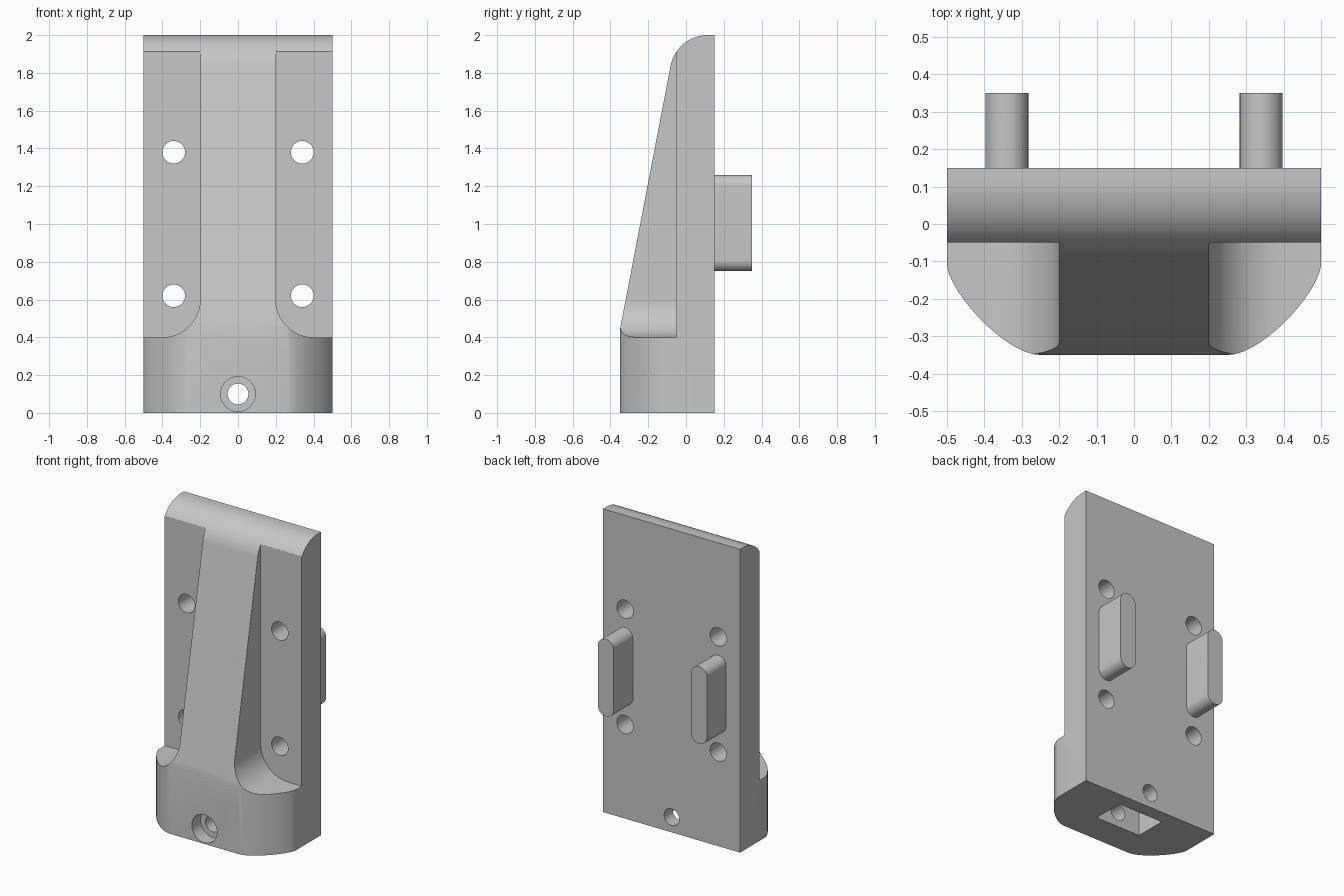
import bpy, bmesh, math
from mathutils import Vector

if "Cube" in bpy.data.objects:
    bpy.data.objects.remove(bpy.data.objects["Cube"])

grey = bpy.data.materials.new("mid_grey")
grey.diffuse_color = (0.57, 0.57, 0.57, 1)
grey.use_nodes = True
grey.node_tree.nodes["Principled BSDF"].inputs["Base Color"].default_value = grey.diffuse_color


def prism(name, pts, axis, lo, hi):
    """Extrude a 2D outline along an axis: x uses (y,z), y uses (x,z), z uses (x,y)."""
    place = {"x": lambda a, b, t: (t, a, b),
             "y": lambda a, b, t: (a, t, b),
             "z": lambda a, b, t: (a, b, t)}[axis]
    bm = bmesh.new()
    low = [bm.verts.new(place(a, b, lo)) for a, b in pts]
    high = [bm.verts.new(place(a, b, hi)) for a, b in pts]
    bm.faces.new(low)
    bm.faces.new(high)
    n = len(pts)
    for i in range(n):
        j = (i + 1) % n
        bm.faces.new((low[i], low[j], high[j], high[i]))
    bmesh.ops.recalc_face_normals(bm, faces=bm.faces)
    mesh = bpy.data.meshes.new(name)
    bm.to_mesh(mesh)
    bm.free()
    mesh.materials.append(grey)
    ob = bpy.data.objects.new(name, mesh)
    bpy.context.collection.objects.link(ob)
    return ob


def arc(cx, cz, r, a0, a1, n):
    angles = [math.radians(a0 + (a1 - a0) * i / n) for i in range(n + 1)]
    return [(cx + r * math.cos(a), cz + r * math.sin(a)) for a in angles]


def disc(cx, cz, r, n=48):
    return arc(cx, cz, r, 0, 360 * (n - 1) / n, n - 1)


def combine(ob, tool, operation):
    tool.hide_render = True
    mod = ob.modifiers.new("cut", "BOOLEAN")
    mod.operation, mod.solver, mod.object = operation, "EXACT", tool
    bpy.context.view_layer.objects.active = ob
    bpy.ops.object.modifier_apply(modifier=mod.name)
    bpy.data.objects.remove(tool, do_unlink=True)


def smooth(ob):
    bpy.ops.object.select_all(action="DESELECT")
    ob.select_set(True)
    bpy.context.view_layer.objects.active = ob
    bpy.ops.object.shade_smooth_by_angle(angle=math.radians(30))


# Body: sloped side profile with a rounded top
side = [(0.15, 0), (-0.35, 0), (-0.35, 0.44)]
side += arc(0.115, 1.8, 0.2, 169, 90, 20) + [(0.15, 2.0)]
body = prism("bracket_body", side, "x", -0.5, 0.5)

# Footprint with rounded front corners
p = [Vector(c) for c in ((0.5, -0.11), (0.49, -0.19), (0.34, -0.35), (0.25, -0.35))]
corner = []
for i in range(21):
    t = i / 20
    v = ((1 - t) ** 3 * p[0] + 3 * t * (1 - t) ** 2 * p[1]
         + 3 * t * t * (1 - t) * p[2] + t ** 3 * p[3])
    corner.append((v.x, v.y))
foot = [(0.5, 0.3)] + corner + [(-x, y) for x, y in reversed(corner)] + [(-0.5, 0.3)]
combine(body, prism("footprint", foot, "z", -0.2, 2.2), "INTERSECT")

# Recesses either side of the centre rib, filleted into the base
recess = [(0.7, 2.2), (0.2, 2.2)] + arc(0.4, 0.6, 0.2, 180, 270, 20) + [(0.7, 0.4)]
for s in (-1, 1):
    combine(body, prism("recess", [(s * x, z) for x, z in recess], "y", -0.6, -0.05), "DIFFERENCE")

# Four mounting holes
for x in (-0.34, 0.34):
    for z in (0.62, 1.38):
        combine(body, prism("hole", disc(x, z, 0.06), "y", -0.6, 0.4), "DIFFERENCE")

# Slot in the underside, crossed by a counterbored screw hole
slot = [(-0.165, -0.15), (0.165, -0.15), (0.165, 0.06), (-0.165, 0.06)]
combine(body, prism("slot", slot, "z", -0.2, 0.4), "DIFFERENCE")
combine(body, prism("screw_hole", disc(0, 0.1, 0.055), "y", -0.6, 0.4), "DIFFERENCE")
combine(body, prism("counterbore", disc(0, 0.1, 0.092), "y", -0.6, -0.26), "DIFFERENCE")
smooth(body)

# Rounded locating pegs on the back
for s, label in ((-1, "left"), (1, "right")):
    r = 0.0575
    outline = (arc(s * 0.34, 1.26 - r, r, 0, 180, 20)
               + arc(s * 0.34, 0.75 + r, r, 180, 360, 20))
    smooth(prism(label + "_peg", outline, "y", 0.15, 0.35))
